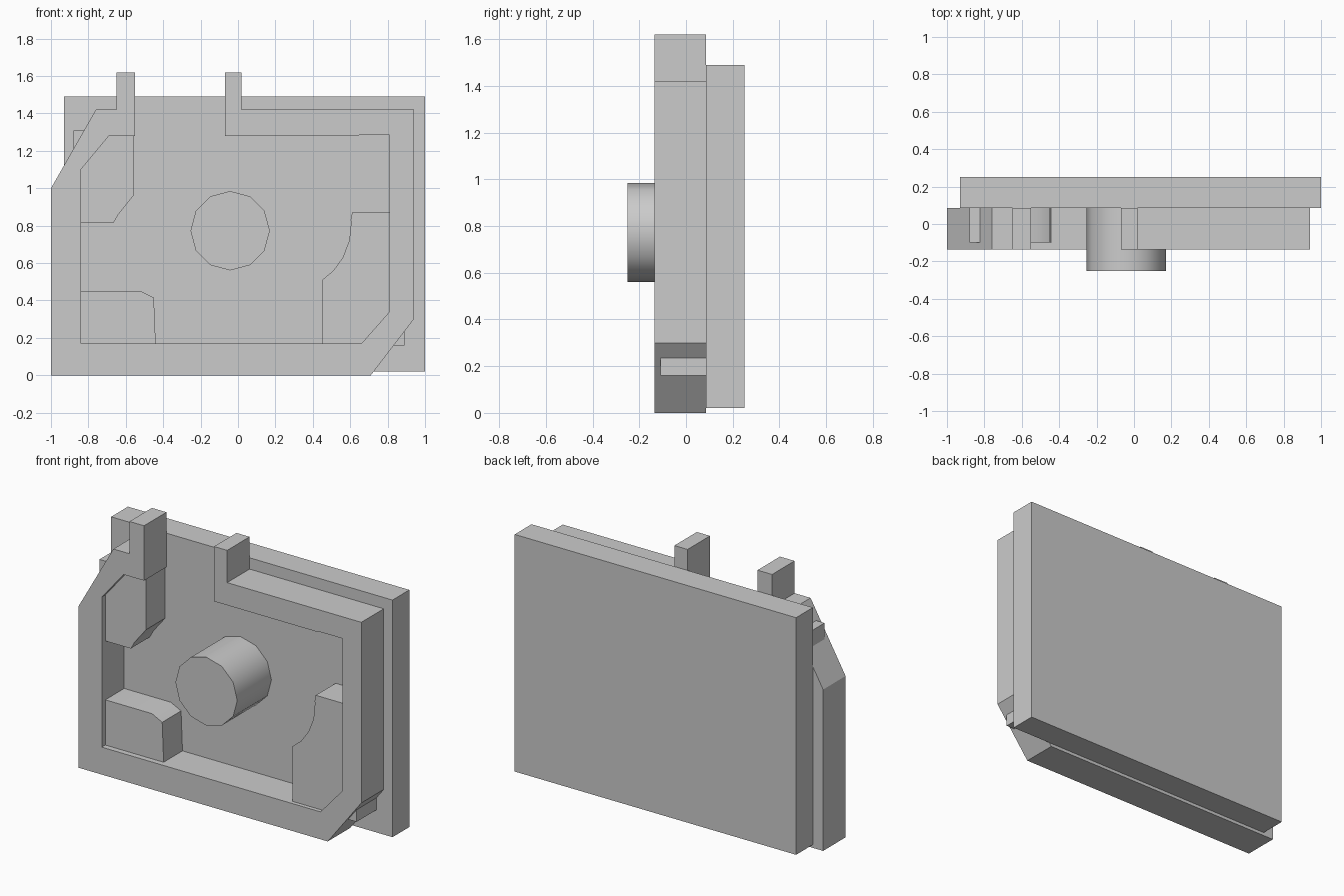
import bpy
import bmesh
import math

if "Cube" in bpy.data.objects:
    bpy.data.objects.remove(bpy.data.objects["Cube"])


def extrude_profile(name, profile, front, back, smooth=False):
    """Extrude an (x, z) outline from y=front to y=back."""
    bm = bmesh.new()
    face = bm.faces.new([bm.verts.new((x, front, z)) for x, z in profile])
    res = bmesh.ops.extrude_face_region(bm, geom=[face], use_keep_orig=True)
    verts = [g for g in res["geom"] if isinstance(g, bmesh.types.BMVert)]
    bmesh.ops.translate(bm, verts=verts, vec=(0, back - front, 0))
    bmesh.ops.recalc_face_normals(bm, faces=bm.faces)
    mesh = bpy.data.meshes.new(name)
    bm.to_mesh(mesh)
    bm.free()
    obj = bpy.data.objects.new(name, mesh)
    bpy.context.collection.objects.link(obj)
    if smooth:
        bpy.ops.object.select_all(action='DESELECT')
        obj.select_set(True)
        bpy.context.view_layer.objects.active = obj
        bpy.ops.object.shade_smooth_by_angle(angle=math.radians(35))
    return obj


MID = 0.085  # plane where the frame meets the back plate

# Flat back plate
extrude_profile("back_plate",
                [(-0.93, 0.02), (1.0, 0.02), (1.0, 1.49), (-0.93, 1.49)],
                MID, 0.25)

# Open rim with two upright posts beside the gap at the top
extrude_profile("frame", [
    (-1.0, 0.0), (0.71, 0.0), (0.94, 0.30), (0.94, 1.42), (0.02, 1.42),
    (0.02, 1.62), (-0.07, 1.62), (-0.07, 1.28), (0.64, 1.28), (0.65, 1.285),
    (0.81, 1.285), (0.81, 0.34), (0.66, 0.17), (-0.84, 0.17), (-0.84, 1.10),
    (-0.69, 1.28), (-0.55, 1.28), (-0.55, 1.62), (-0.65, 1.62),
    (-0.65, 1.42), (-0.76, 1.42), (-1.0, 1.0)], -0.135, MID)

# Corner blocks inside the rim; two poke out past its cut corners
extrude_profile("upper_left_block", [
    (-0.88, 0.815), (-0.665, 0.815), (-0.64, 0.86), (-0.56, 0.96),
    (-0.56, 1.31), (-0.88, 1.31)], -0.10, MID, True)
extrude_profile("lower_left_block", [
    (-0.85, 0.165), (-0.44, 0.165), (-0.45, 0.415), (-0.52, 0.45),
    (-0.85, 0.45)], -0.10, MID, True)
extrude_profile("lower_right_block", [
    (0.45, 0.16), (0.89, 0.16), (0.89, 0.87), (0.61, 0.87), (0.602, 0.83),
    (0.605, 0.82), (0.595, 0.72), (0.56, 0.63), (0.51, 0.56), (0.45, 0.51)],
    -0.11, MID, True)

# Twelve-sided central knob
R = 0.212
extrude_profile("centre_knob", [
    (-0.042 + R * math.cos(i * math.pi / 6), 0.773 + R * math.sin(i * math.pi / 6))
    for i in range(12)], -0.25, MID, True)
